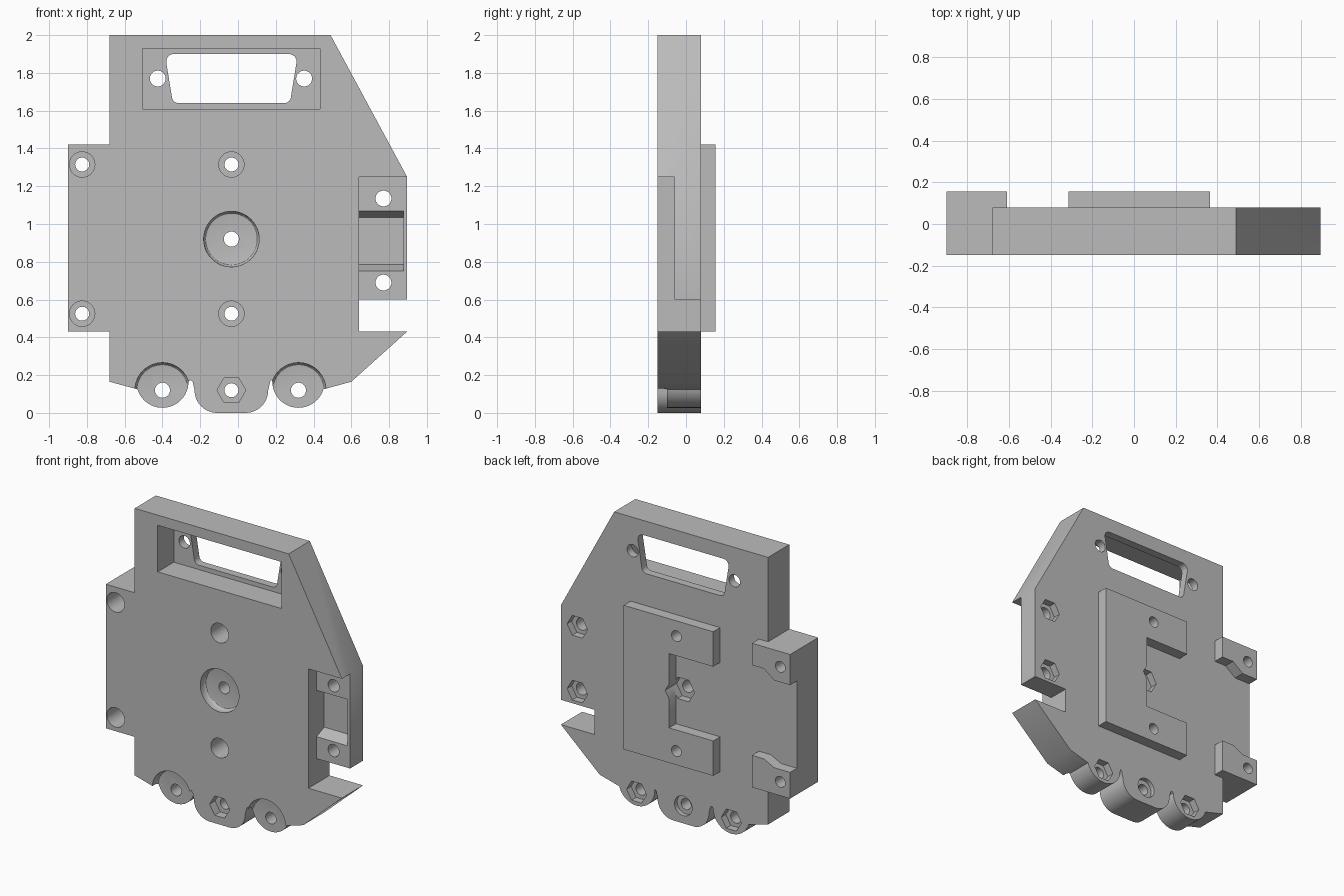
import bpy, bmesh, math

old = bpy.data.objects.get("Cube")
if old:
    bpy.data.objects.remove(old, do_unlink=True)

FRONT, BACK, PAD = -0.15, 0.08, 0.155

gray = bpy.data.materials.new("plain gray")
gray.use_nodes = True
gray.diffuse_color = (0.5, 0.5, 0.5, 1)
gray.node_tree.nodes["Principled BSDF"].inputs["Base Color"].default_value = (0.5, 0.5, 0.5, 1)


def arc(cx, cz, r, a0, a1, n=12):
    """Points along an arc in the x-z plane, angles in degrees."""
    angles = [math.radians(a0 + (a1 - a0) * i / n) for i in range(n + 1)]
    return [(cx + r * math.cos(a), cz + r * math.sin(a)) for a in angles]


def circle(cx, cz, r, n=40):
    return arc(cx, cz, r, 0, 360, n)[:-1]


def rect(x0, x1, z0, z1):
    return [(x0, z0), (x1, z0), (x1, z1), (x0, z1)]


def loft(name, sections):
    """Solid through (y, outline) sections with equal point counts."""
    bm = bmesh.new()
    rings = [[bm.verts.new((x, y, z)) for x, z in pts] for y, pts in sections]
    for a, b in zip(rings, rings[1:]):
        for i in range(len(a)):
            j = (i + 1) % len(a)
            bm.faces.new((a[i], a[j], b[j], b[i]))
    bm.faces.new(rings[0])
    bm.faces.new(rings[-1])
    bmesh.ops.recalc_face_normals(bm, faces=bm.faces)
    mesh = bpy.data.meshes.new(name)
    bm.to_mesh(mesh)
    bm.free()
    mesh.materials.append(gray)
    obj = bpy.data.objects.new(name, mesh)
    bpy.context.collection.objects.link(obj)
    return obj


def prism(name, pts, y0, y1):
    return loft(name, [(y0, pts), (y1, pts)])


# Main plate outline, with two roller lobes and a rounded middle lobe
ROLLERS = (-0.40, 0.32)
MID = -0.035
outline = [(-0.68, 2), (-0.68, 1.42), (-0.9, 1.42), (-0.9, 0.43), (-0.68, 0.43), (-0.68, 0.165)]
outline += arc(ROLLERS[0], 0.165, 0.138, 197, 360, 24)
outline += [(-0.25, 0.175), (-0.24, 0.165)]
outline += arc(-0.11, 0.12, 0.12, 180, 270) + arc(0.04, 0.12, 0.12, 270, 360)
outline += [(0.17, 0.165), (0.178, 0.175)]
outline += arc(ROLLERS[1], 0.165, 0.138, 180, 343, 24)
outline += [(0.6, 0.165), (0.895, 0.43), (0.64, 0.43), (0.64, 0.6),
            (0.895, 0.6), (0.895, 1.25), (0.49, 2)]
plate = prism("main_plate", outline, FRONT, BACK)

# Raised C-shaped pad on the back
c_pad = prism("back_bracket", [(0.365, 0.43), (0.365, 1.42), (-0.315, 1.42), (-0.315, 1.18),
                               (0.02, 1.18), (0.02, 0.67), (-0.315, 0.67), (-0.315, 0.43)], BACK, PAD)

# Raised pads behind the side ear
upper = prism("upper_ear_pad", [(-0.9, 1.42), (-0.61, 1.42), (-0.61, 1.27), (-0.7, 1.27),
                                (-0.78, 1.21), (-0.9, 1.21)], BACK, PAD)
lower = prism("lower_ear_pad", [(-0.9, 0.43), (-0.61, 0.43), (-0.61, 0.65), (-0.7, 0.65),
                                (-0.78, 0.61), (-0.9, 0.61)], BACK, PAD)
parts = [plate, c_pad, upper, lower]
cutters = []


def cut(pts, y0, y1):
    cutters.append(prism("cutter", pts, y0, y1))


def hole(x, z, r=0.04):
    cut(circle(x, z, r, 32), -0.3, 0.3)


def dish(x, z, r):
    """Shallow round recess with a filleted floor edge."""
    steps = ((-0.3, r), (-0.12, r), (-0.108, r - 0.005), (-0.102, r - 0.011), (-0.1, r - 0.02))
    cutters.append(loft("cutter", [(y, circle(x, z, q, 48)) for y, q in steps]))


# Connector recess with its tapered window and screw holes
cut(rect(-0.505, 0.435, 1.61, 1.93), -0.3, 0.025)
window = (arc(-0.315, 1.675, 0.035, 190, 270, 6) + arc(0.245, 1.675, 0.035, 270, 350, 6)
          + arc(0.27, 1.86, 0.04, -10, 90, 6) + arc(-0.34, 1.86, 0.04, 90, 190, 6))
cut(window, -0.3, 0.3)
for x in (-0.425, 0.35):
    hole(x, 1.77, 0.042)

# Side recess with a sloped-end pocket, holes and rear nut pockets
cut(rect(0.64, 1.0, 0.55, 1.25), -0.3, -0.062)
cutters.append(loft("cutter", [(-0.1, rect(0.641, 0.875, 0.735, 1.085)),
                               (0.02, rect(0.641, 0.875, 0.785, 1.035))]))
for z in (1.135, 0.69):
    cut(circle(0.77, z, 0.078, 6), 0.03, 0.3)
    hole(0.77, z, 0.042)

# Counterbored mounting holes
for x in (-0.825, MID):
    for z in (1.315, 0.525):
        cut(circle(x, z, 0.067), -0.3, 0.0)
        hole(x, z, 0.037)

# Central dish, through hole and rear nut pocket
dish(MID, 0.92, 0.147)
cut(circle(MID, 0.92, 0.085, 6), 0.03, 0.3)
hole(MID, 0.92)

# Roller dishes with rear nut pockets
for x in ROLLERS:
    dish(x, 0.12, 0.146)
    cut(circle(x, 0.12, 0.076, 6), 0.03, 0.3)
    hole(x, 0.12)

# Middle lobe: nut pocket in front, counterbore behind
cut(circle(MID, 0.12, 0.076, 6), -0.3, -0.09)
cut(circle(MID, 0.12, 0.067), 0.05, 0.3)
hole(MID, 0.12, 0.037)

# Apply every cut, then remove the cutters
for part in parts:
    bpy.ops.object.select_all(action='DESELECT')
    bpy.context.view_layer.objects.active = part
    part.select_set(True)
    for cutter in cutters:
        mod = part.modifiers.new("cut", 'BOOLEAN')
        mod.operation = 'DIFFERENCE'
        mod.solver = 'EXACT'
        mod.object = cutter
        bpy.ops.object.modifier_apply(modifier=mod.name)
    bpy.ops.object.shade_smooth_by_angle(angle=math.radians(30))
for cutter in cutters:
    bpy.data.objects.remove(cutter, do_unlink=True)
